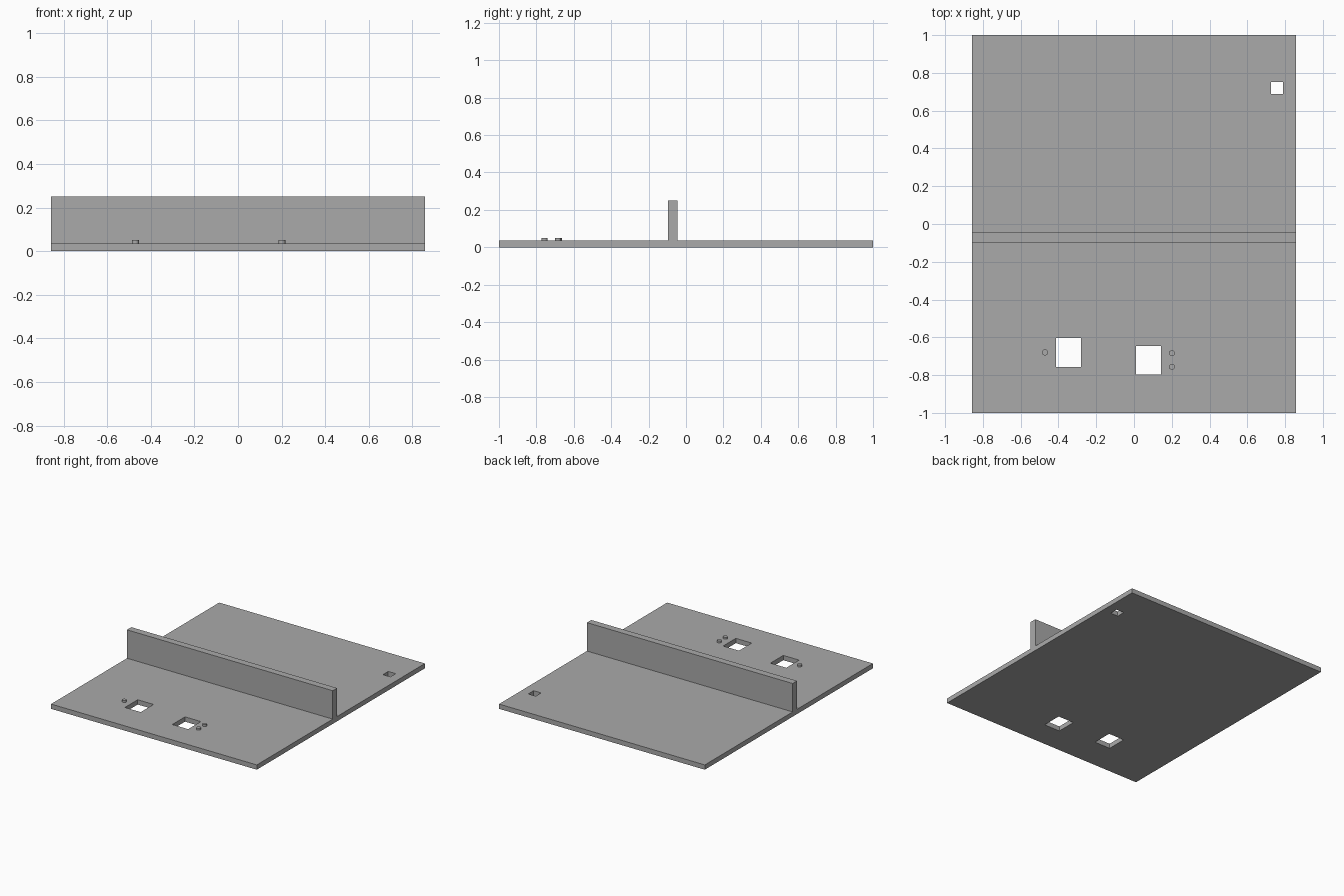
import bpy

old = bpy.data.objects.get("Cube")
if old:
    bpy.data.objects.remove(old, do_unlink=True)

HALF_WIDTH = 0.857
PLATE_TOP = 0.036

grey = bpy.data.materials.new("plain_grey")
grey.use_nodes = True
colour = (0.4, 0.4, 0.4, 1)
grey.diffuse_color = colour
grey.node_tree.nodes["Principled BSDF"].inputs["Base Color"].default_value = colour


def box(name, low, high):
    centre = [(a + b) / 2 for a, b in zip(low, high)]
    bpy.ops.mesh.primitive_cube_add(size=1, location=centre)
    obj = bpy.context.object
    obj.name = name
    obj.scale = [b - a for a, b in zip(low, high)]
    bpy.ops.object.transform_apply(location=False, rotation=False, scale=True)
    obj.data.materials.append(grey)
    return obj


# Floor plate and upright dividing wall
plate = box("base_plate", (-HALF_WIDTH, -1, 0), (HALF_WIDTH, 1, PLATE_TOP))
box("dividing_wall", (-HALF_WIDTH, -0.097, PLATE_TOP), (HALF_WIDTH, -0.045, 0.25))

# Rectangular openings through the plate
openings = {
    "right_opening": (-0.413, -0.756, -0.281, -0.604),
    "left_opening": (0.01, -0.796, 0.142, -0.645),
    "back_opening": (0.725, 0.688, 0.788, 0.752),
}
for name, (x0, y0, x1, y1) in openings.items():
    cutter = box(name + "_cutter", (x0, y0, -0.1), (x1, y1, 0.1))
    cutter.hide_render = True
    cut = plate.modifiers.new(name, "BOOLEAN")
    cut.operation = "DIFFERENCE"
    cut.solver = "EXACT"
    cut.object = cutter
    bpy.context.view_layer.objects.active = plate
    bpy.ops.object.modifier_apply(modifier=name)
    bpy.data.objects.remove(cutter, do_unlink=True)

# Small round pegs beside the front openings
pegs = {
    "right_peg": (-0.471, -0.68),
    "left_back_peg": (0.201, -0.684),
    "left_front_peg": (0.201, -0.756),
}
for name, (x, y) in pegs.items():
    bpy.ops.mesh.primitive_cylinder_add(
        vertices=16, radius=0.016, depth=0.014, location=(x, y, PLATE_TOP + 0.007))
    peg = bpy.context.object
    peg.name = name
    peg.data.materials.append(grey)
    bpy.ops.object.shade_smooth_by_angle()
